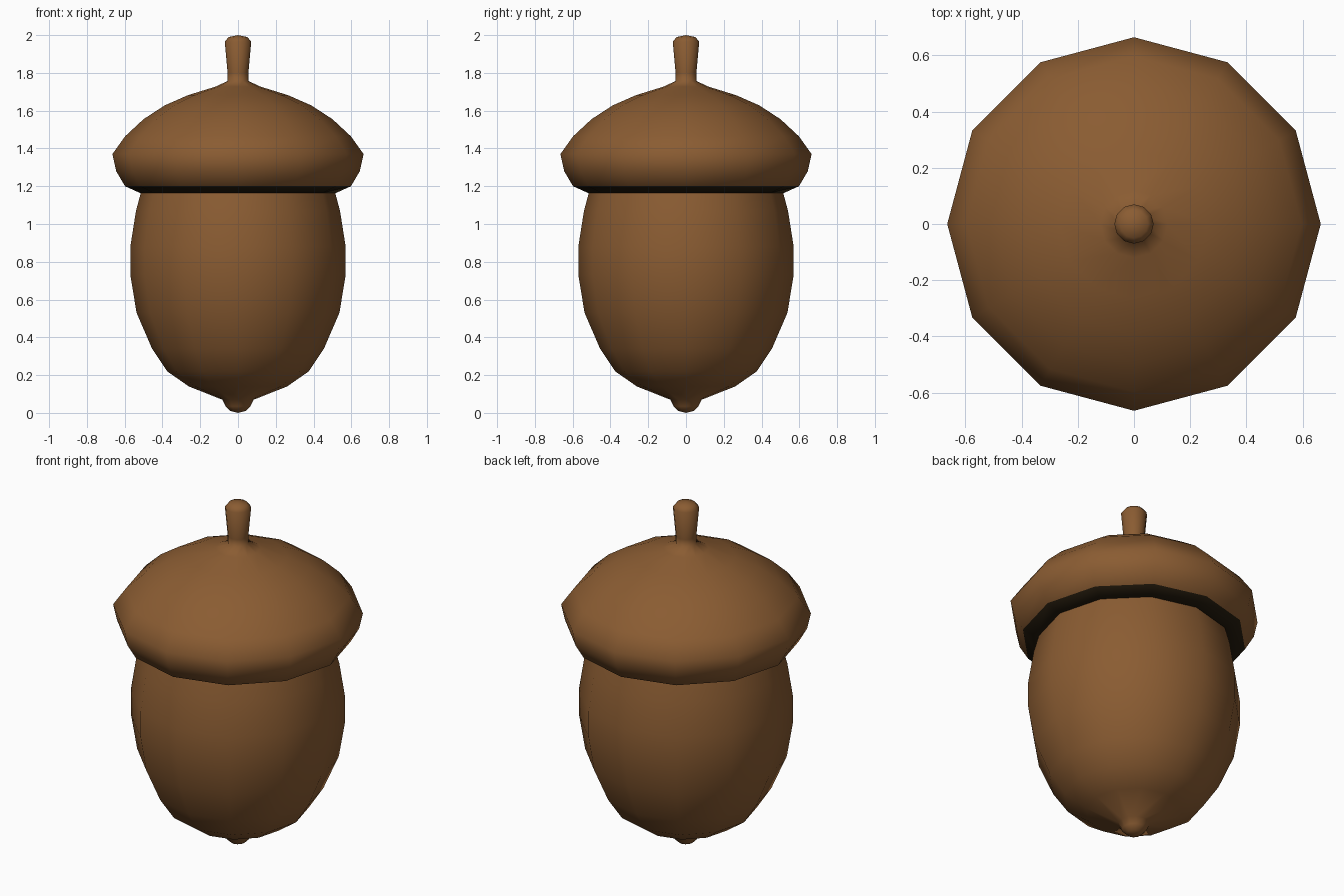
import bpy, math

if "Cube" in bpy.data.objects:
    bpy.data.objects.remove(bpy.data.objects["Cube"])

SIDES = 12


def material(name, colour):
    m = bpy.data.materials.new(name)
    m.diffuse_color = (*colour, 1.0)
    m.use_nodes = True
    m.node_tree.nodes["Principled BSDF"].inputs["Base Color"].default_value = m.diffuse_color
    return m


brown = material("acorn brown", (0.255, 0.107, 0.032))
dark = material("dark rim brown", (0.018, 0.011, 0.004))


def lathe(name, profile, mats, dark_bands=()):
    """Revolve (radius, z) points, listed bottom to top on the outside."""
    verts, rings, faces, slots = [], [], [], []
    for r, z in profile:
        start = len(verts)
        n = 1 if r == 0 else SIDES
        for i in range(n):
            a = 2 * math.pi * i / SIDES
            verts.append((r * math.cos(a), r * math.sin(a), z))
        rings.append([start + i % n for i in range(SIDES)])
    for b, (lo, hi) in enumerate(zip(rings, rings[1:])):
        for i in range(SIDES):
            j = (i + 1) % SIDES
            quad = [lo[i], lo[j], hi[j], hi[i]]
            faces.append(list(dict.fromkeys(quad)))
            slots.append(1 if b in dark_bands else 0)
    mesh = bpy.data.meshes.new(name)
    mesh.from_pydata(verts, [], faces)
    for m in mats:
        mesh.materials.append(m)
    for p, s in zip(mesh.polygons, slots):
        p.material_index = s
        p.use_smooth = True
    mesh.update()
    obj = bpy.data.objects.new(name, mesh)
    bpy.context.collection.objects.link(obj)
    return obj


# Nut with its small pointed tip
lathe("nut", [(0, 0), (0.04, 0.01), (0.066, 0.035), (0.083, 0.07), (0.26, 0.14),
              (0.375, 0.22), (0.455, 0.34), (0.537, 0.53), (0.57, 0.73),
              (0.57, 0.88), (0.54, 1.07), (0.505, 1.20)], [brown])

# Cap with dark underside, flowing into the flared stem
lathe("cap_and_stem", [(0.505, 1.175), (0.52, 1.165), (0.598, 1.20), (0.645, 1.28),
                       (0.665, 1.37), (0.597, 1.465), (0.50, 1.555), (0.388, 1.628),
                       (0.265, 1.682), (0.12, 1.727), (0.055, 1.757), (0.055, 1.80),
                       (0.07, 1.965), (0.05, 1.99), (0, 2.0)],
      [brown, dark], dark_bands=(0, 1))
